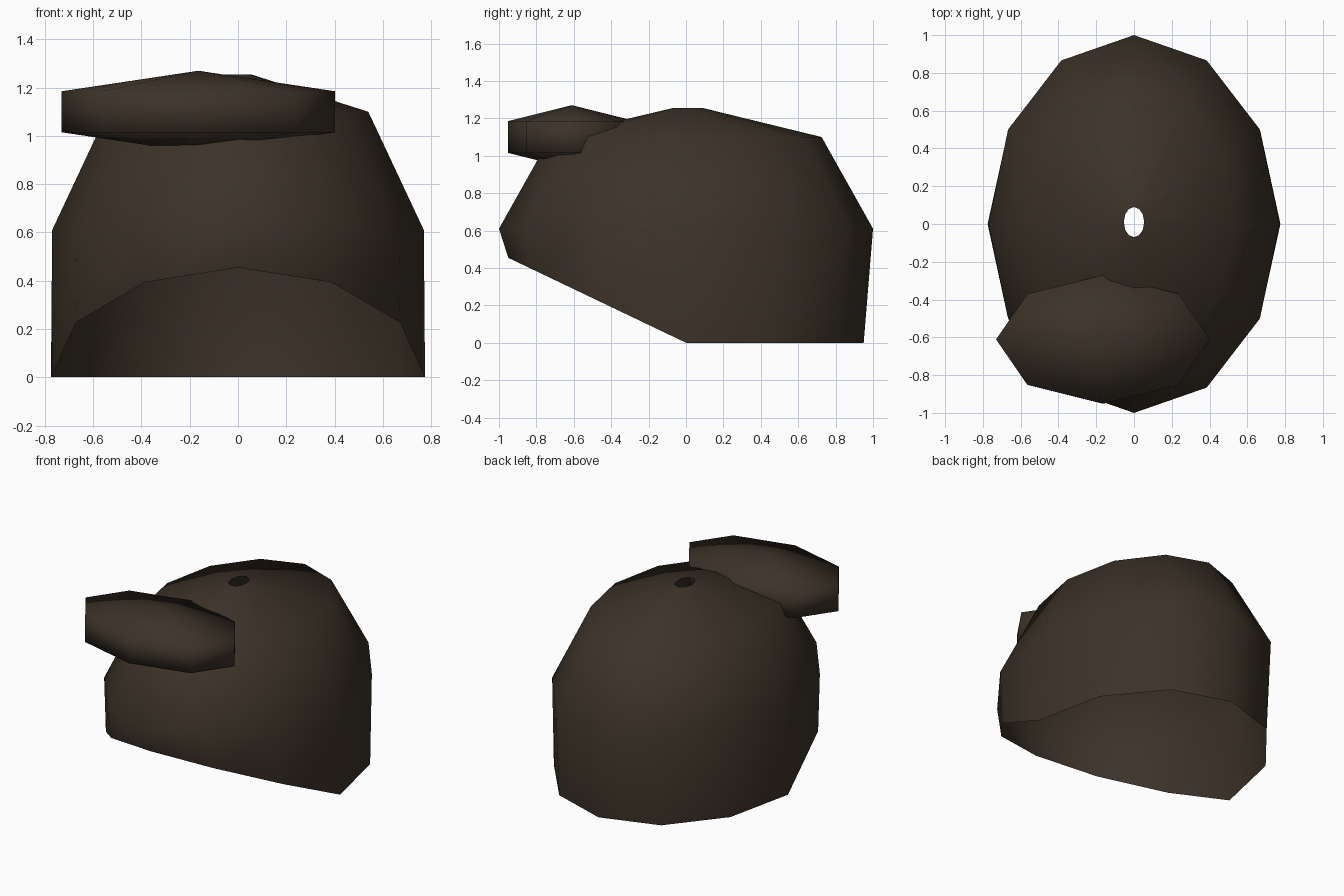
import bpy, bmesh
from math import sin, cos, tau

cube = bpy.data.objects.get("Cube")
if cube:
    bpy.data.objects.remove(cube)

# Dark brown material shared by both parts
brown = bpy.data.materials.new("dark brown")
brown.use_nodes = True
colour = (0.045, 0.032, 0.021, 1)
brown.diffuse_color = colour
bsdf = brown.node_tree.nodes["Principled BSDF"]
bsdf.inputs["Base Color"].default_value = colour
bsdf.inputs["Roughness"].default_value = 0.8


def finish(bm, name, location=(0, 0, 0)):
    """Turn a bmesh into a smooth shaded object."""
    bmesh.ops.recalc_face_normals(bm, faces=bm.faces)
    for face in bm.faces:
        face.smooth = True
    mesh = bpy.data.meshes.new(name)
    bm.to_mesh(mesh)
    bm.free()
    mesh.materials.append(brown)
    obj = bpy.data.objects.new(name, mesh)
    obj.location = location
    bpy.context.collection.objects.link(obj)
    return obj


# Hair shell: open elliptical rings, with the rim sloping up toward the front
SIDES = 12
# x radius, y radius, y centre, height, front slope
rings = [
    (0.775, 0.95, 0, 0, 0.478),
    (0.77, 1.0, 0, 0.61, 0),
    (0.54, 0.725, 0, 1.10, 0),
    (0.054, 0.08, 0.01, 1.255, 0),
]
bm = bmesh.new()
loops = []
for rx, ry, cy, z, slope in rings:
    loop = []
    for i in range(SIDES):
        a = tau * i / SIDES
        x, y = rx * cos(a), cy + ry * sin(a)
        loop.append(bm.verts.new((x, y, z + slope * max(0, -y))))
    loops.append(loop)
for low, high in zip(loops, loops[1:]):
    for i in range(SIDES):
        j = (i + 1) % SIDES
        bm.faces.new((low[i], low[j], high[j], high[i]))
finish(bm, "hair_shell")

# Flattened tuft sitting off-centre at the front
bm = bmesh.new()
bmesh.ops.create_uvsphere(bm, u_segments=8, v_segments=3, radius=1)
bmesh.ops.scale(bm, vec=(0.654, 0.393, 0.17), verts=bm.verts)
finish(bm, "front_tuft", (-0.164, -0.611, 1.1))
